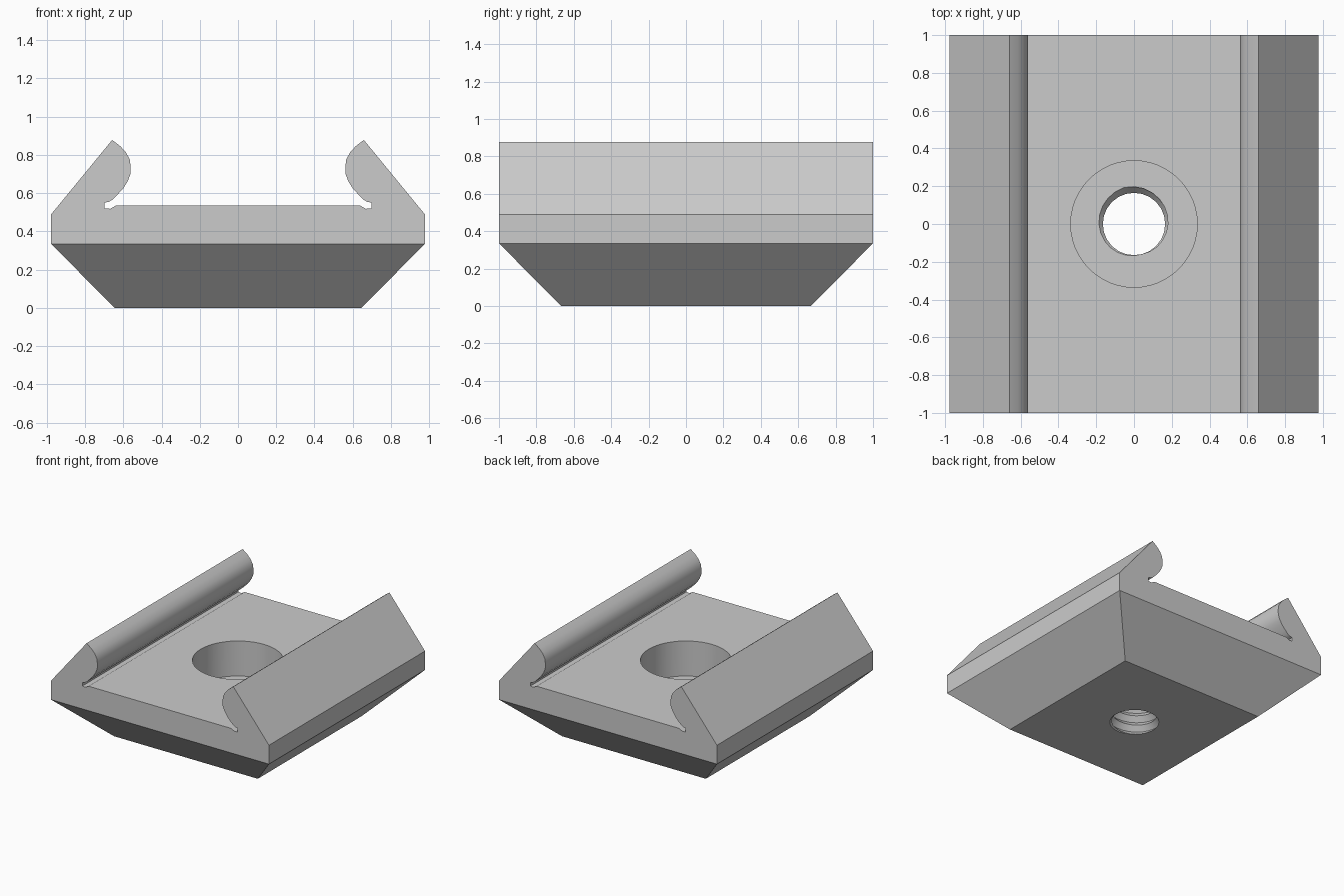
import bpy, bmesh
from math import sin, cos, pi, radians

if "Cube" in bpy.data.objects:
    bpy.data.objects.remove(bpy.data.objects["Cube"], do_unlink=True)

grey = bpy.data.materials.new("plain grey")
grey.use_nodes = True
grey.diffuse_color = (0.6, 0.6, 0.6, 1)
grey.node_tree.nodes["Principled BSDF"].inputs["Base Color"].default_value = grey.diffuse_color

FLOOR, WAIST, SEAT = 0.534, 0.335, 0.25
PITCH, TURN = 0.08, 24


def make_object(name, bm):
    bmesh.ops.recalc_face_normals(bm, faces=bm.faces)
    mesh = bpy.data.meshes.new(name)
    bm.to_mesh(mesh)
    bm.free()
    mesh.materials.append(grey)
    obj = bpy.data.objects.new(name, mesh)
    bpy.context.collection.objects.link(obj)
    return obj


def lofted_cutter(name, levels, radius, sides):
    """Closed solid of stacked rings, with radius(angle, z)."""
    bm = bmesh.new()
    rings = []
    for z in levels:
        angles = [2 * pi * i / sides for i in range(sides)]
        rings.append([bm.verts.new((radius(a, z) * cos(a), radius(a, z) * sin(a), z)) for a in angles])
    for low, high in zip(rings, rings[1:]):
        for i in range(sides):
            j = (i + 1) % sides
            # The shared diagonal follows the rise of a helix
            bm.faces.new((low[i], low[j], high[j]))
            bm.faces.new((low[i], high[j], high[i]))
    bm.faces.new(rings[0])
    bm.faces.new(rings[-1])
    cutter = make_object(name, bm)
    cutter.hide_render = True
    return cutter


# Half outline: side wall, slanted lip, rounded hook, relief groove, floor
half = [(0.978, WAIST), (0.978, 0.488), (0.658, 0.878), (0.615, 0.845), (0.585, 0.812),
        (0.566, 0.775), (0.561, 0.735), (0.563, 0.698), (0.577, 0.661), (0.6, 0.625),
        (0.63, 0.592), (0.655, 0.566), (0.675, 0.555), (0.697, 0.55), (0.697, 0.52),
        (0.668, 0.518), (0.64, FLOOR)]
outline = half + [(-x, z) for x, z in reversed(half)]

# Extruded channel with a bevelled underside
bm = bmesh.new()
front = [bm.verts.new((x, -1, z)) for x, z in outline]
back = [bm.verts.new((x, 1, z)) for x, z in outline]
bm.faces.new(front)
bm.faces.new(back)
for i in range(len(outline)):
    j = (i + 1) % len(outline)
    bm.faces.new((front[i], front[j], back[j], back[i]))
bmesh.ops.recalc_face_normals(bm, faces=bm.faces)
underside = [f for f in bm.faces if f.normal.z < -0.99 and f.calc_center_median().z < WAIST + 0.01]
bmesh.ops.inset_individual(bm, faces=underside, thickness=0.333, use_even_offset=True)
for vert in underside[0].verts:
    vert.co.z = 0
nut = make_object("channel_nut", bm)


# Helical thread with a triangular section
def thread_radius(angle, z):
    phase = ((z - SEAT) / PITCH - angle / (2 * pi) + 19 / TURN) % 1
    return 0.165 + 0.035 * (1 - abs(2 * phase - 1))


bore = lofted_cutter("counterbore_cutter", [SEAT, 1.0], lambda a, z: 0.335, 48)
levels = [SEAT + PITCH * k / TURN for k in range(-90, 11)]
thread = lofted_cutter("thread_cutter", levels, thread_radius, TURN)

# Cut the counterbore and the threaded hole
bpy.context.view_layer.objects.active = nut
for cutter in (bore, thread):
    mod = nut.modifiers.new("cut", "BOOLEAN")
    mod.operation = "DIFFERENCE"
    mod.solver = "EXACT"
    mod.object = cutter
    bpy.ops.object.modifier_apply(modifier=mod.name)
    bpy.data.objects.remove(cutter, do_unlink=True)

# Smooth the hook and the holes, keep the corners sharp
bpy.ops.object.select_all(action="DESELECT")
nut.select_set(True)
bpy.ops.object.shade_smooth_by_angle(angle=radians(28))
